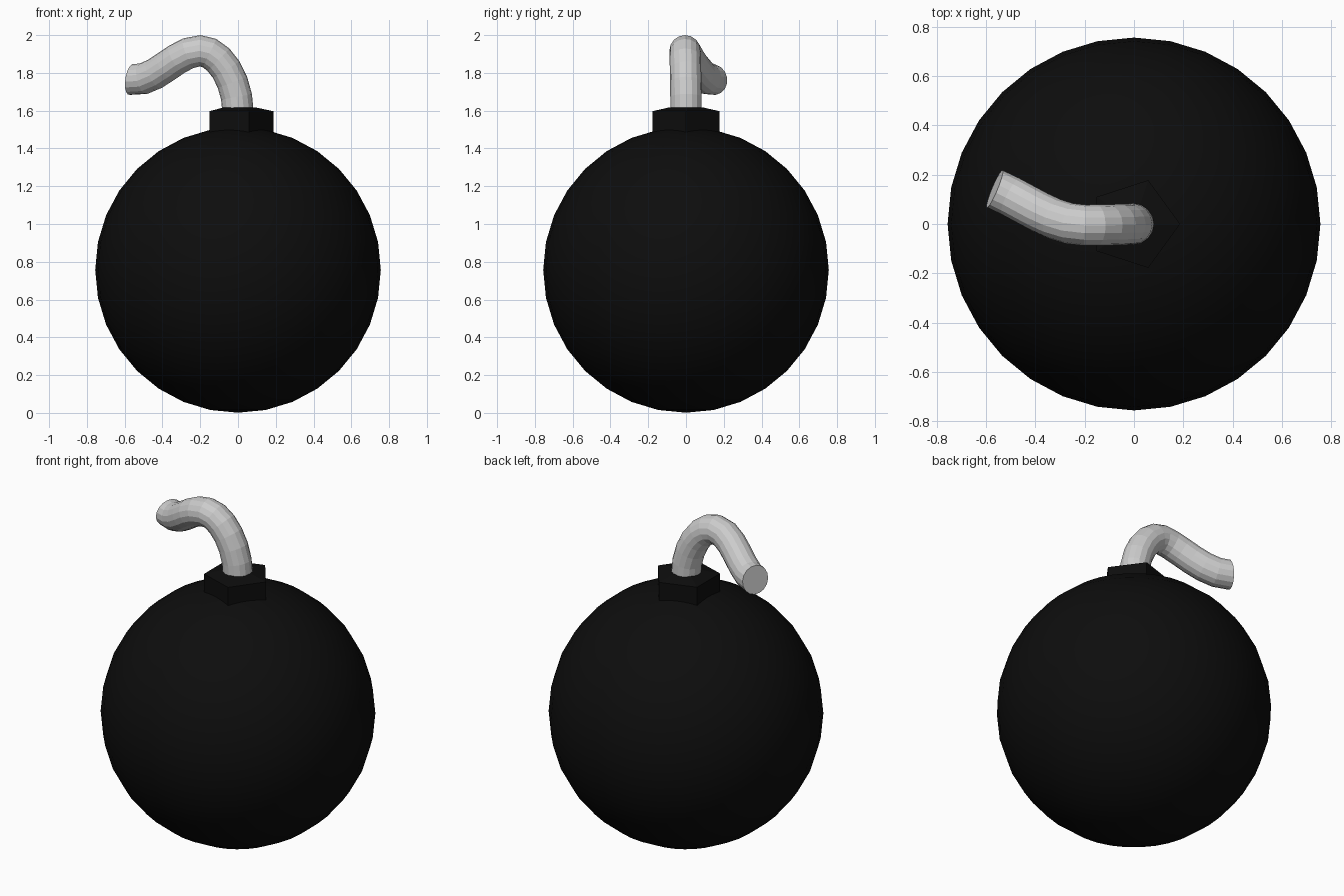
import bpy, bmesh
from math import cos, sin, pi

if "Cube" in bpy.data.objects:
    bpy.data.objects.remove(bpy.data.objects["Cube"])

black = bpy.data.materials.new("black")
black.diffuse_color = (0.004, 0.004, 0.004, 1)
black.use_nodes = True
black.node_tree.nodes["Principled BSDF"].inputs["Base Color"].default_value = black.diffuse_color

# round body
bpy.ops.mesh.primitive_uv_sphere_add(segments=32, ring_count=16, radius=0.756, location=(0, 0, 0.757))
body = bpy.context.object
body.name = "body"
bpy.ops.object.shade_smooth()
body.data.materials.append(black)

# five-sided collar with a slightly sloped top
bm = bmesh.new()
rings = [[bm.verts.new((r * cos(2 * pi * i / 5), r * sin(2 * pi * i / 5), z)) for i in range(5)]
         for r, z in ((0.187, 1.46), (0.187, 1.597), (0.09, 1.618))]
for a, b in zip(rings, rings[1:]):
    for i in range(5):
        j = (i + 1) % 5
        bm.faces.new((a[i], a[j], b[j], b[i]))
bm.faces.new(rings[0][::-1])
bm.faces.new(rings[-1])
mesh = bpy.data.meshes.new("collar")
bm.to_mesh(mesh)
bm.free()
mesh.materials.append(black)
bpy.context.collection.objects.link(bpy.data.objects.new("collar", mesh))

# bent fuse: (left handle, point, right handle)
path = [
    ((0, 0, 1.50), (0, 0, 1.59), (0, 0, 1.76)),
    ((-0.10, -0.005, 1.917), (-0.20, -0.005, 1.917), (-0.33, -0.005, 1.917)),
    ((-0.43, 0.085, 1.745), (-0.565, 0.142, 1.765), (-0.66, 0.18, 1.78)),
]
curve = bpy.data.curves.new("fuse", "CURVE")
curve.dimensions = "3D"
curve.resolution_u = 6
curve.bevel_depth = 0.083
curve.bevel_resolution = 6
curve.use_fill_caps = True
spline = curve.splines.new("BEZIER")
spline.bezier_points.add(len(path) - 1)
for p, (left, co, right) in zip(spline.bezier_points, path):
    p.handle_left_type = p.handle_right_type = "FREE"
    p.co, p.handle_left, p.handle_right = co, left, right
spline.use_smooth = False
fuse = bpy.data.objects.new("fuse", curve)
bpy.context.collection.objects.link(fuse)
